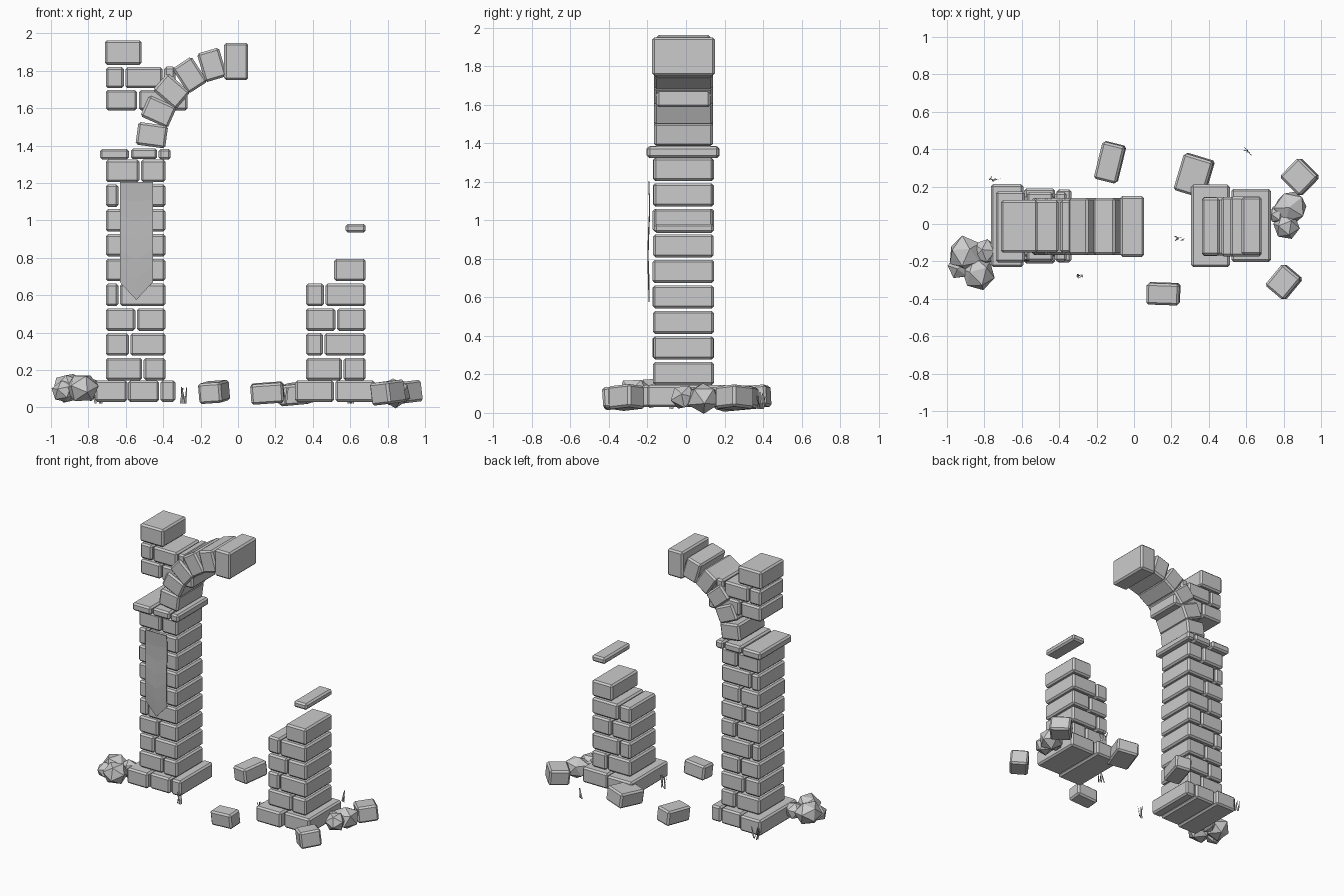
import bpy, bmesh, math, random
from mathutils import Vector, Matrix, Euler

if "Cube" in bpy.data.objects:
    bpy.data.objects.remove(bpy.data.objects["Cube"])

random.seed(4)


def material(name, v):
    m = bpy.data.materials.new(name)
    m.diffuse_color = (v, v, v, 1)
    m.use_nodes = True
    m.node_tree.nodes["Principled BSDF"].inputs["Base Color"].default_value = m.diffuse_color
    return m


STONE = material("stone grey", 0.6)
CLOTH = material("cloth grey", 0.5)


def finish(bm, name, mat):
    me = bpy.data.meshes.new(name)
    bm.to_mesh(me)
    bm.free()
    me.materials.append(mat)
    ob = bpy.data.objects.new(name, me)
    bpy.context.collection.objects.link(ob)
    return ob


def add_block(bm, centre, size, rot=(0, 0, 0), bevel=0.012):
    """One chamfered stone block."""
    part = bmesh.new()
    bmesh.ops.create_cube(part, size=1)
    bmesh.ops.scale(part, vec=size, verts=part.verts)
    bmesh.ops.bevel(part, geom=part.edges[:], offset=bevel, segments=1, affect='EDGES')
    part.transform(Matrix.Translation(centre) @ Euler(rot).to_matrix().to_4x4())
    tmp = bpy.data.meshes.new("tmp")
    part.to_mesh(tmp)
    part.free()
    bm.from_mesh(tmp)
    bpy.data.meshes.remove(tmp)


def add_span(bm, x0, x1, y0, y1, z0, z1, bevel=0.012):
    add_block(bm, ((x0 + x1) / 2, (y0 + y1) / 2, (z0 + z1) / 2),
              (x1 - x0, y1 - y0, z1 - z0), bevel=bevel)


def pillar(name, x0, x1, splits):
    """Stacked courses, each cut once at the given x; None leaves out the left stone."""
    bm = bmesh.new()
    for i, (cut, keep_left) in enumerate(splits):
        z = 0.145 + 0.1325 * i
        h = 0.12
        d = random.uniform(-0.004, 0.004)
        if keep_left:
            add_span(bm, x0, cut - 0.004, -0.17 - d, 0.143 + d, z, z + h)
        add_span(bm, cut + 0.004, x1, -0.17 + d, 0.143 - d, z, z + h)
    return finish(bm, name, STONE)


# Pillars
pillar("left_pillar", -0.707, -0.388,
       [(c, True) for c in (-0.508, -0.58, -0.545, -0.635, -0.51, -0.58, -0.545, -0.635, -0.523)])
pillar("right_pillar", 0.363, 0.683,
       [(0.56, True), (0.458, True), (0.525, True), (0.463, True), (0.51, False)])

# Base plinths
bm = bmesh.new()
add_span(bm, -0.765, -0.592, -0.23, 0.213, 0.03, 0.145)
add_span(bm, -0.588, -0.422, -0.21, 0.19, 0.03, 0.145)
add_span(bm, -0.414, -0.335, -0.205, 0.185, 0.03, 0.145)
finish(bm, "left_base", STONE)
bm = bmesh.new()
add_span(bm, 0.305, 0.513, -0.23, 0.21, 0.03, 0.145)
add_span(bm, 0.52, 0.732, -0.203, 0.188, 0.03, 0.145)
finish(bm, "right_base", STONE)

# Capitals, the right one mostly lost
bm = bmesh.new()
add_span(bm, -0.738, -0.583, -0.205, 0.175, 1.325, 1.383)
add_span(bm, -0.573, -0.432, -0.2, 0.17, 1.328, 1.385)
add_span(bm, -0.424, -0.36, -0.2, 0.17, 1.325, 1.383)
finish(bm, "left_capital", STONE)
bm = bmesh.new()
add_span(bm, 0.575, 0.683, -0.165, 0.145, 0.935, 0.982)
finish(bm, "right_capital", STONE)

# Broken arch: five voussoirs and a larger keystone
bm = bmesh.new()
for i in range(6):
    a = math.radians(7.7 + 16.46 * i)
    key = i == 5
    r = 0.455
    size = (0.2, 0.325, 0.128) if key else (0.16, 0.305, 0.122)
    c = (-0.01 - r * math.cos(a), -0.013, 1.395 + r * math.sin(a))
    add_block(bm, c, size, (0, a, 0))
finish(bm, "broken_arch", STONE)

# Wall remains behind the arch
bm = bmesh.new()
for x0, x1, z0, z1 in ((-0.712, -0.515, 1.832, 1.963),
                       (-0.707, -0.61, 1.707, 1.82), (-0.602, -0.403, 1.707, 1.82),
                       (-0.395, -0.335, 1.707, 1.822),
                       (-0.707, -0.54, 1.588, 1.698), (-0.53, -0.27, 1.588, 1.698)):
    add_span(bm, x0, x1, -0.153, 0.127, z0, z1)
finish(bm, "wall_remains", STONE)

# Fallen blocks: centre, size, turn
for i, (c, s, rz, tilt) in enumerate((
        ((-0.128, 0.33, 0.083), (0.125, 0.205, 0.11), -14, 4),
        ((0.322, 0.26, 0.075), (0.165, 0.205, 0.11), -17, 5),
        ((0.887, 0.252, 0.08), (0.15, 0.145, 0.115), -45, 5),
        ((0.802, -0.31, 0.08), (0.13, 0.15, 0.12), -40, 5),
        ((0.157, -0.373, 0.077), (0.175, 0.115, 0.108), -2, 4))):
    bm = bmesh.new()
    t = math.radians(tilt)
    add_block(bm, c, s, (t, -t, math.radians(rz)))
    finish(bm, f"fallen_block_{i + 1}", STONE)


# Rubble heaps of rough low-poly rocks
def rubble(name, rocks):
    bm = bmesh.new()
    for x, y, z, r in rocks:
        new = bmesh.ops.create_icosphere(bm, subdivisions=1, radius=r)["verts"]
        turn = Euler([random.uniform(0, 3) for _ in range(3)]).to_matrix()
        for v in new:
            v.co = turn @ v.co * random.uniform(0.92, 1.08)
            v.co = Vector((x, y, z)) + Vector((v.co.x, v.co.y, v.co.z * 0.9))
    finish(bm, name, STONE)


rubble("left_rubble", ((-0.905, -0.16, 0.105, 0.095), (-0.83, -0.265, 0.105, 0.09),
                       (-0.93, -0.23, 0.085, 0.07), (-0.8, -0.15, 0.1, 0.075)))
rubble("right_rubble", ((0.835, 0.09, 0.08, 0.09), (0.815, -0.01, 0.085, 0.075),
                        (0.765, 0.05, 0.08, 0.05)))

# Hanging banner with a pointed end, slightly rippled
bm = bmesh.new()
x0, x1 = -0.632, -0.455
xm = (x0 + x1) / 2
rows = []
for i in range(7):
    f = i / 6
    y = -0.196 + 0.004 * math.sin(f * 7)
    rows.append([bm.verts.new((x, y, 1.205 - f * (0.535 if x != xm else 0.63)))
                 for x in (x0, xm, x1)])
for a, b in zip(rows, rows[1:]):
    for k in range(2):
        bm.faces.new((a[k], b[k], b[k + 1], a[k + 1]))
banner = finish(bm, "banner", CLOTH)
mod = banner.modifiers.new("thickness", 'SOLIDIFY')
mod.thickness = 0.005

# Grass tufts: thin crossed blades
for i, (x, y) in enumerate(((-0.75, 0.24), (-0.3, -0.285), (0.24, -0.075), (0.605, 0.39))):
    bm = bmesh.new()
    for k in range(5):
        a = random.uniform(0, math.tau)
        side = Vector((math.cos(a), math.sin(a), 0)) * 0.006
        root = Vector((x + random.uniform(-0.02, 0.02), y + random.uniform(-0.015, 0.015), 0.02))
        tip = root + Vector((random.uniform(-0.02, 0.02), random.uniform(-0.015, 0.015),
                             random.uniform(0.06, 0.09)))
        bm.faces.new([bm.verts.new(p) for p in
                      (root - side, root + side, tip + side * 0.5, tip - side * 0.5)])
    finish(bm, f"grass_tuft_{i + 1}", CLOTH)
